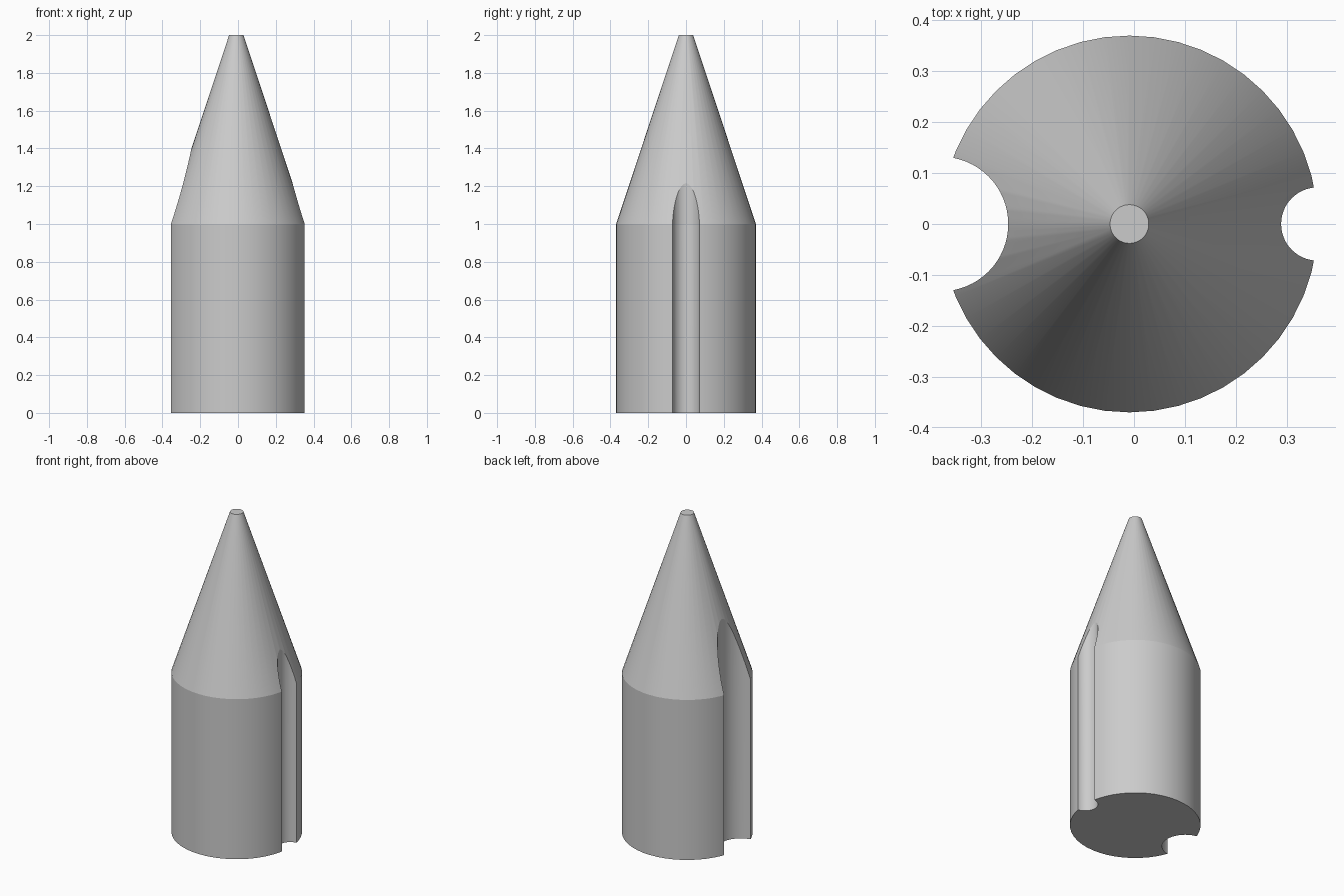
import bpy
import bmesh
import math

if "Cube" in bpy.data.objects:
    bpy.data.objects.remove(bpy.data.objects["Cube"], do_unlink=True)

RADIUS, TIP_RADIUS = 0.37, 0.038
SHOULDER, HEIGHT = 1.0, 2.0
AXIS_X = -0.009

grey = bpy.data.materials.new("plain grey")
grey.use_nodes = True
colour = (0.6, 0.6, 0.6, 1)
grey.diffuse_color = colour
grey.node_tree.nodes["Principled BSDF"].inputs["Base Color"].default_value = colour


def turned(name, x, profile, sides):
    """Closed solid of stacked rings from (radius, z) pairs."""
    bm = bmesh.new()
    rings = []
    for r, z in profile:
        angles = [2 * math.pi * i / sides for i in range(sides)]
        rings.append([bm.verts.new((r * math.cos(a), r * math.sin(a), z)) for a in angles])
    for low, high in zip(rings, rings[1:]):
        for i in range(sides):
            j = (i + 1) % sides
            bm.faces.new((low[i], low[j], high[j], high[i]))
    bm.faces.new(rings[0][::-1])
    bm.faces.new(rings[-1])
    mesh = bpy.data.meshes.new(name)
    bm.to_mesh(mesh)
    bm.free()
    mesh.materials.append(grey)
    obj = bpy.data.objects.new(name, mesh)
    obj.location.x = x
    bpy.context.collection.objects.link(obj)
    return obj


# Round body with a tapered, flat-ended point
body = turned("pointed_body", AXIS_X,
              [(RADIUS, 0), (RADIUS, SHOULDER), (TIP_RADIUS, HEIGHT)], 48)
bpy.context.view_layer.objects.active = body
body.select_set(True)

# Round grooves centred on the rim: narrow on the left, wide on the right
for name, side, radius in (("narrow_groove", 1, 0.072), ("wide_groove", -1, 0.132)):
    cutter = turned(name, AXIS_X + side * RADIUS, [(radius, -0.1), (radius, HEIGHT)], 64)
    cutter.hide_render = True
    cut = body.modifiers.new(name, 'BOOLEAN')
    cut.operation = 'DIFFERENCE'
    cut.solver = 'EXACT'
    cut.object = cutter
    bpy.context.view_layer.update()
    bpy.ops.object.modifier_apply(modifier=cut.name)
    bpy.data.objects.remove(cutter, do_unlink=True)

# Smooth curved walls, crisp shoulder and groove edges
bpy.ops.object.shade_smooth_by_angle(angle=math.radians(15))
